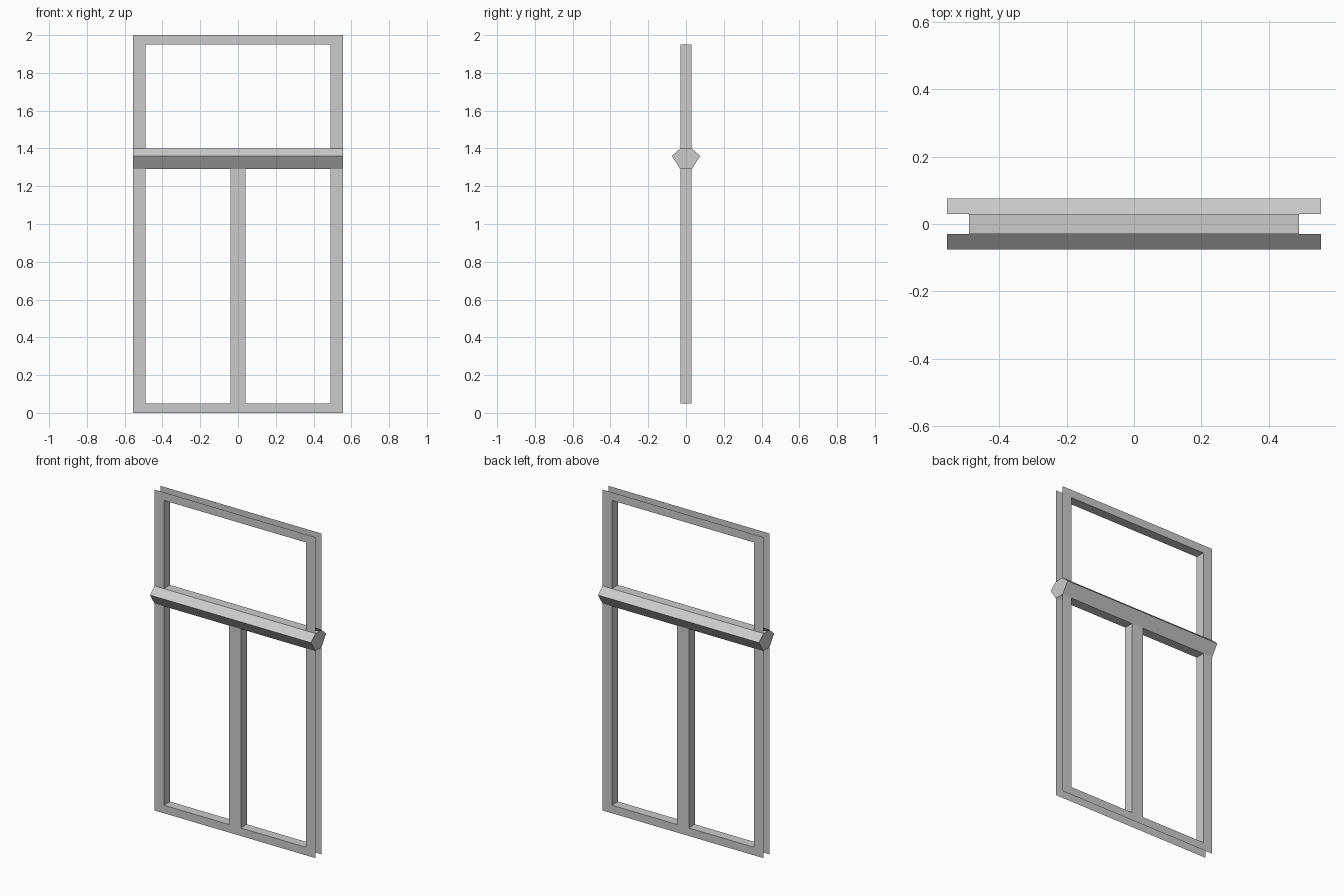
import bpy

if "Cube" in bpy.data.objects:
    bpy.data.objects.remove(bpy.data.objects["Cube"])

W, IN, M, D = 0.555, 0.49, 0.04, 0.03   # half width, opening, mullion, half depth
BOT, LOW, UP, INTOP, TOP = 0.05, 1.29, 1.40, 1.95, 2.0
RIDGE_Y, RIDGE_Z = 0.075, 1.36

grey = bpy.data.materials.new("frame grey")
grey.diffuse_color = (0.6, 0.6, 0.6, 1)
grey.use_nodes = True
grey.node_tree.nodes["Principled BSDF"].inputs["Base Color"].default_value = grey.diffuse_color


def make(name, polys):
    """One flat-shaded object from a list of polygons."""
    verts, faces = [], []
    for poly in polys:
        faces.append(range(len(verts), len(verts) + len(poly)))
        verts += poly
    mesh = bpy.data.meshes.new(name)
    mesh.from_pydata(verts, [], [list(f) for f in faces])
    mesh.materials.append(grey)
    obj = bpy.data.objects.new(name, mesh)
    bpy.context.collection.objects.link(obj)


def upright(x0, x1, z0, z1, y):
    """Vertical rectangle facing outward at depth y."""
    p = [(x0, y, z0), (x1, y, z0), (x1, y, z1), (x0, y, z1)]
    return p if y < 0 else p[::-1]


# Front and back frame faces (outer edges are open)
bars = [(-W, W, 0, BOT), (-W, W, INTOP, TOP),
        (-W, -IN, BOT, LOW), (IN, W, BOT, LOW),
        (-W, -IN, UP, INTOP), (IN, W, UP, INTOP),
        (-M, M, BOT, LOW)]
for name, y in (("front_frame", -D), ("back_frame", D)):
    make(name, [upright(*b, y) for b in bars])

# Linings around the three openings, facing inward
openings = {"left_lining": (-IN, -M, BOT, LOW),
            "right_lining": (M, IN, BOT, LOW),
            "top_lining": (-IN, IN, UP, INTOP)}
for name, (x0, x1, z0, z1) in openings.items():
    ring = [(x0, z0), (x1, z0), (x1, z1), (x0, z1)]
    polys = []
    for i in range(4):
        (ax, az), (bx, bz) = ring[i], ring[(i + 1) % 4]
        polys.append([(ax, -D, az), (bx, -D, bz), (bx, D, bz), (ax, D, az)])
    make(name, polys)

# Underside of the crossbar above the mullion
make("mullion_head", [[(-M, D, LOW), (M, D, LOW), (M, -D, LOW), (-M, -D, LOW)]])

# Crossbar mouldings: a sloped ridge on each side
for name, s in (("front_moulding", -1), ("back_moulding", 1)):
    prof = [(s * D, LOW), (s * RIDGE_Y, RIDGE_Z), (s * D, UP)]
    polys = []
    for (ay, az), (by, bz) in zip(prof, prof[1:]):
        p = [(-W, ay, az), (W, ay, az), (W, by, bz), (-W, by, bz)]
        polys.append(p if s < 0 else p[::-1])
    make(name, polys)

# Six-sided end caps of the crossbar
section = [(-D, LOW), (D, LOW), (RIDGE_Y, RIDGE_Z), (D, UP), (-D, UP), (-RIDGE_Y, RIDGE_Z)]
make("crossbar_ends", [[(W, y, z) for y, z in section],
                       [(-W, y, z) for y, z in section[::-1]]])
